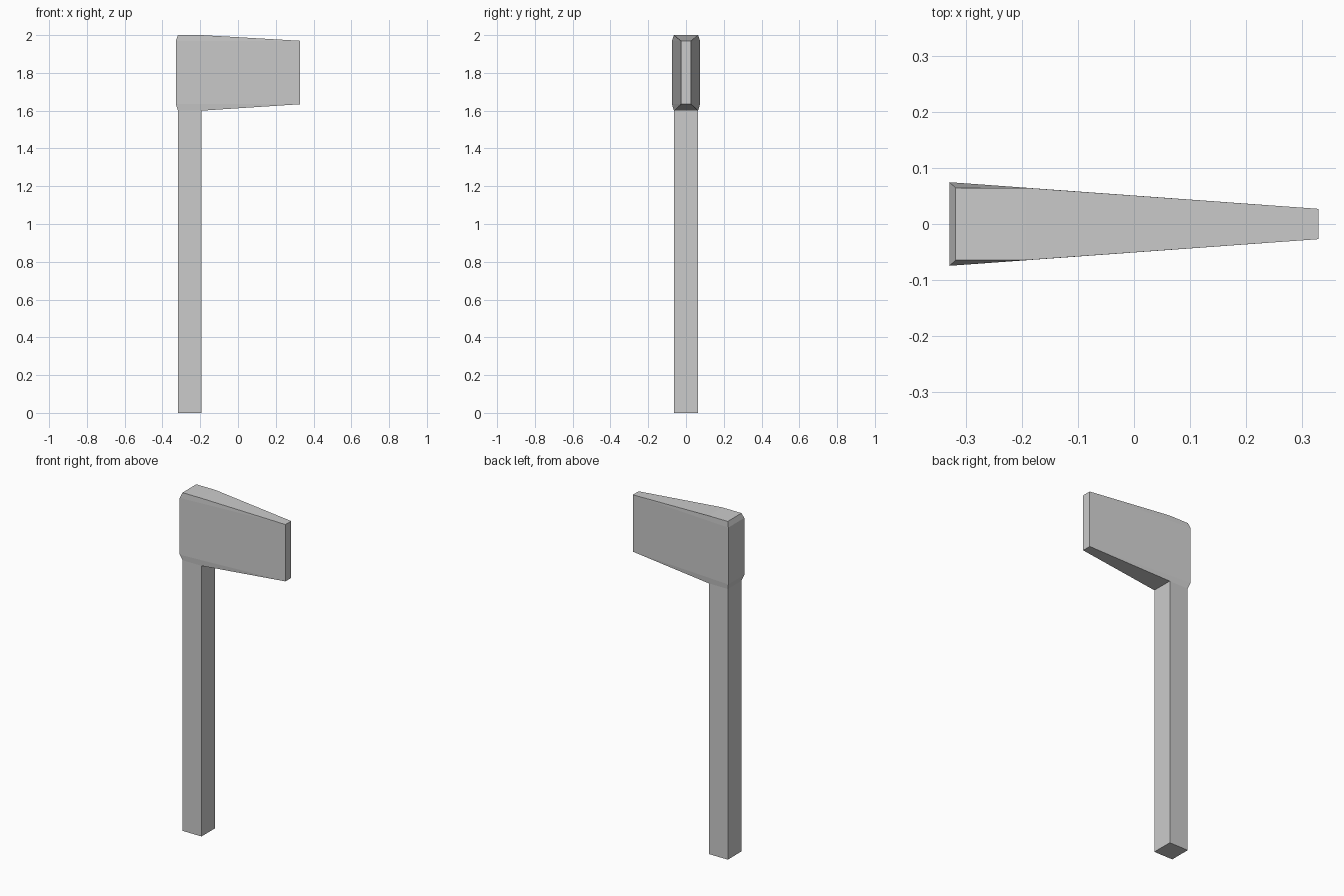
import bpy
import bmesh

if "Cube" in bpy.data.objects:
    bpy.data.objects.remove(bpy.data.objects["Cube"])

# Shaft cross-section and the wider, wedge-shaped head cross-section:
# (back x, back half width, front x, front half width)
SHAFT = (-0.318, 0.0635, -0.194, 0.0635)
SHOULDER = (-0.318, 0.0645, -0.193, 0.0645)
BLADE = (-0.329, 0.0745, 0.329, 0.027)


def loft(name, levels, cap_bottom, cap_top):
    """Stack four-sided rings and bridge them with flat faces."""
    bm = bmesh.new()
    rings = []
    for z, (xb, wb, xf, wf) in levels:
        outline = ((xb, -wb), (xf, -wf), (xf, wf), (xb, wb))
        rings.append([bm.verts.new((x, y, z)) for x, y in outline])
    for low, high in zip(rings, rings[1:]):
        for i in range(4):
            j = (i + 1) % 4
            bm.faces.new((low[i], low[j], high[j], high[i]))
    if cap_bottom:
        bm.faces.new(rings[0][::-1])
    if cap_top:
        bm.faces.new(rings[-1])
    mesh = bpy.data.meshes.new(name)
    bm.to_mesh(mesh)
    bm.free()
    obj = bpy.data.objects.new(name, mesh)
    bpy.context.collection.objects.link(obj)
    return obj


# Square shaft, open where it meets the head
loft("handle", [(0.0, SHAFT), (1.6, SHAFT)], True, False)

# Wedge head with bevelled back and sloping top and underside
loft("axe_head",
     [(1.6, SHAFT), (1.634, BLADE), (1.97, BLADE), (2.0, SHOULDER)],
     False, True)
